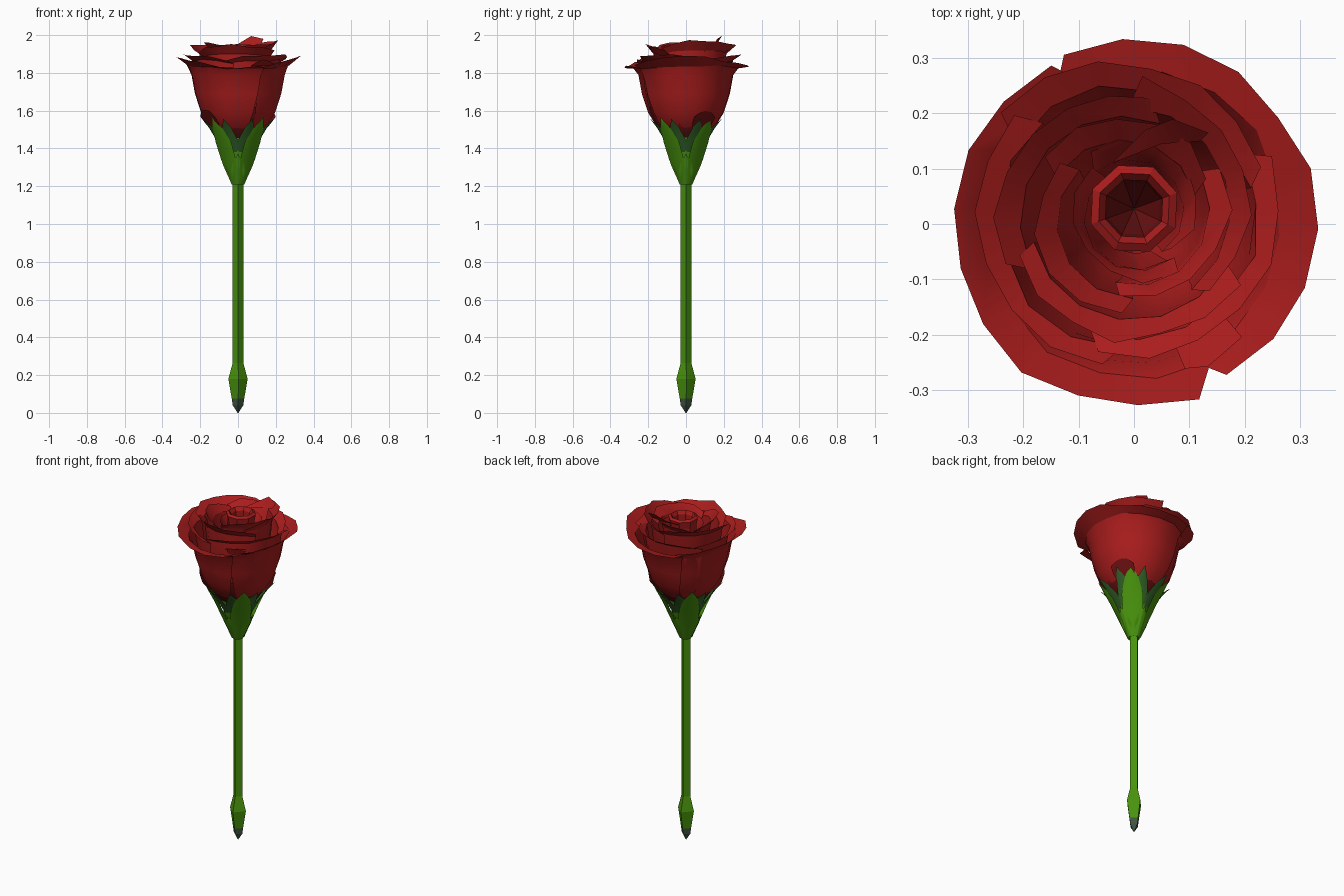
import bpy, math, random

if "Cube" in bpy.data.objects:
    bpy.data.objects.remove(bpy.data.objects["Cube"])
random.seed(4)
R = math.radians


def mat(name, c):
    m = bpy.data.materials.new(name)
    m.diffuse_color = (*c, 1)
    m.use_nodes = True
    m.node_tree.nodes["Principled BSDF"].inputs["Base Color"].default_value = m.diffuse_color
    return m


RED = mat("petal red", (0.40, 0.012, 0.012))
DEEP = mat("deep red", (0.14, 0.005, 0.005))
GREEN = mat("stem green", (0.065, 0.29, 0.004))
LEAF = mat("dark leaf green", (0.035, 0.13, 0.022))
TIP = mat("stem tip grey green", (0.05, 0.09, 0.05))


def make(name, verts, faces, material, angle=30):
    me = bpy.data.meshes.new(name)
    me.from_pydata(verts, [], faces)
    me.materials.append(material)
    ob = bpy.data.objects.new(name, me)
    bpy.context.collection.objects.link(ob)
    bpy.ops.object.select_all(action='DESELECT')
    ob.select_set(True)
    bpy.context.view_layer.objects.active = ob
    if angle:
        bpy.ops.object.shade_smooth_by_angle(angle=R(angle))
    return ob


def lathe(name, prof, n, material, start=-90, angle=0, cx=0, cy=0):
    """Revolve (radius, z) points, ordered bottom to top."""
    v = [(cx + r * math.cos(R(start) + 2 * math.pi * i / n),
          cy + r * math.sin(R(start) + 2 * math.pi * i / n), z) for r, z in prof for i in range(n)]
    f = [(j * n + i, j * n + (i + 1) % n, (j + 1) * n + (i + 1) % n, (j + 1) * n + i)
         for j in range(len(prof) - 1) for i in range(n)]
    return make(name, v, f, material, angle)


def petal(name, a0, a1, prof, cx=0, cy=0, cols=7, spiral=0.03, drop=0.03, wave=0.008, sag=0, material=RED):
    """Curved sheet around the axis; one side edge wraps outside its neighbour."""
    mid, half, rows = (a0 + a1) / 2, (a1 - a0) / 2, len(prof)
    v = []
    for j, (r, z) in enumerate(prof):
        t = j / (rows - 1)
        w = 0.9 if t == 1 else 1 - 0.15 * (1 - t) ** 2
        for i in range(cols + 1):
            u = 2 * i / cols - 1
            a = R(mid + half * w * u)
            rim = random.uniform(-1, 1) * wave if t > 0.75 else 0
            rr = r * (1 + spiral * u) + rim
            zz = z - drop * abs(u) ** 3 * t * t + rim
            if t > 0.8:
                zz += sag * math.cos(2 * a) * (1 if t == 1 else 0.4)
            v.append((cx * t + rr * math.cos(a), cy * t + rr * math.sin(a), zz))
    n = cols + 1
    f = [(j * n + i, j * n + i + 1, (j + 1) * n + i + 1, (j + 1) * n + i)
         for j in range(rows - 1) for i in range(cols)]
    return make(name, v, f, material)


def sepal(name, ang, prof, material):
    """Pointed leaf hugging the calyx: rows of (radius, z, half width)."""
    c, s = math.cos(R(ang)), math.sin(R(ang))
    v = []
    for r, z, w in prof:
        for k in (-1, 0, 1):
            rr = r - abs(k) * w * 0.35
            v.append((rr * c - k * w * s, rr * s + k * w * c, z))
    f = [(j * 3 + i, j * 3 + i + 1, j * 3 + i + 4, j * 3 + i + 3)
         for j in range(len(prof) - 1) for i in range(2)]
    return make(name, v, f, material, 50)


# four-sided stem with swollen foot and cut tip
stem = lathe("stem", [(0.002, 0.0), (0.028, 0.04), (0.033, 0.075), (0.051, 0.18),
                      (0.028, 0.265), (0.028, 1.23)], 4, GREEN, start=-88)
stem.data.materials.append(TIP)
for p in stem.data.polygons:
    if p.center.z < 0.07:
        p.material_index = 1

# calyx cup and leaves
lathe("calyx", [(0.026, 1.21), (0.055, 1.29), (0.083, 1.38), (0.108, 1.46)], 12, GREEN, angle=40)
for k in range(4):
    sepal("long_sepal", 45 + 90 * k, [(0.035, 1.21, 0.02), (0.09, 1.34, 0.055), (0.128, 1.43, 0.058),
                                      (0.168, 1.51, 0.036), (0.192, 1.565, 0.001)], GREEN)
    sepal("short_sepal", 90 * k, [(0.032, 1.21, 0.018), (0.065, 1.28, 0.038),
                                  (0.082, 1.32, 0.03), (0.098, 1.37, 0.001)], GREEN)
for k in range(8):
    sepal("back_sepal", 22.5 + 45 * k, [(0.085, 1.38, 0.04), (0.125, 1.45, 0.042),
                                        (0.165, 1.51, 0.026), (0.203, 1.555, 0.001)], LEAF)

# dark base of the flower, with patches showing through low on the cup
lathe("flower_base", [(0.03, 1.40), (0.112, 1.46), (0.148, 1.51), (0.184, 1.58), (0.19, 1.62)],
      14, DEEP, angle=40)
for a, b in ((10, 52), (192, 236)):
    petal("base_patch", a, b, [(0.15, 1.50), (0.177, 1.54), (0.207, 1.60)], 0, 0, 4, 0.0, 0.03,
          0.005, material=DEEP)

# two big outer petals with a flared rim, sagging at front and back
outer = [(0.10, 1.47), (0.152, 1.515), (0.198, 1.59), (0.231, 1.69), (0.25, 1.79), (0.272, 1.83), (0.33, 1.86)]
petal("outer_petal_right", -68, 122, outer, cols=9, spiral=0.02, drop=0.005, sag=0.025)
petal("outer_petal_left", 108, 300, outer, cols=9, spiral=0.02, drop=0.005, sag=0.025)

# second ring
second = [(0.09, 1.47), (0.17, 1.56), (0.205, 1.68), (0.225, 1.80), (0.232, 1.865), (0.272, 1.895)]
for a in (-40, 80, 200):
    petal("second_petal", a - 68, a + 68, second, -0.015, 0.02, 6, 0.04, 0.025)
# small loose flap at the front right
petal("loose_flap", -72, -45, [(0.2, 1.78), (0.225, 1.84), (0.285, 1.865)], 0, 0, 3, 0.02, 0.01)

# third ring
third = [(0.07, 1.50), (0.14, 1.62), (0.175, 1.78), (0.188, 1.90), (0.228, 1.945)]
for a, dz in ((20, 0.025), (140, 0.01), (265, 0.0)):
    petal("third_petal", a - 70, a + 70, [(r, z + dz * i / 4) for i, (r, z) in enumerate(third)],
          -0.015, 0.02, 6, 0.06, 0.03)

# fourth ring, with one petal folded over toward the middle
fourth = [(0.05, 1.55), (0.10, 1.68), (0.125, 1.82), (0.137, 1.91), (0.172, 1.955)]
for a in (85, 205, 325):
    petal("inner_petal", a - 68, a + 68, fourth, -0.01, 0.02, 5, 0.1, 0.035)
for a in (40, 220):
    petal("core_petal", a - 95, a + 95, [(0.05, 1.6), (0.085, 1.75), (0.095, 1.86), (0.118, 1.905)],
          0, 0.025, 6, 0.12, 0.03)
make("folded_petal", [(-0.04, 0.11, 1.93), (0.02, 0.17, 1.965), (0.07, 0.19, 1.995), (0.135, 0.165, 1.98),
                      (0.12, 0.15, 1.95), (0.05, 0.145, 1.94)], [(0, 5, 1), (1, 5, 2), (2, 5, 4, 3)], RED)

# central bud: rolled lip over a dark funnel
lathe("bud", [(0.05, 1.62), (0.072, 1.78), (0.075, 1.9), (0.083, 1.94), (0.068, 1.95), (0.055, 1.93),
              (0.055, 1.88)], 8, RED, start=-70, cy=0.028)
lathe("bud_funnel", [(0.001, 1.74), (0.05, 1.86), (0.056, 1.89)], 8, DEEP, start=-70, cy=0.028)
